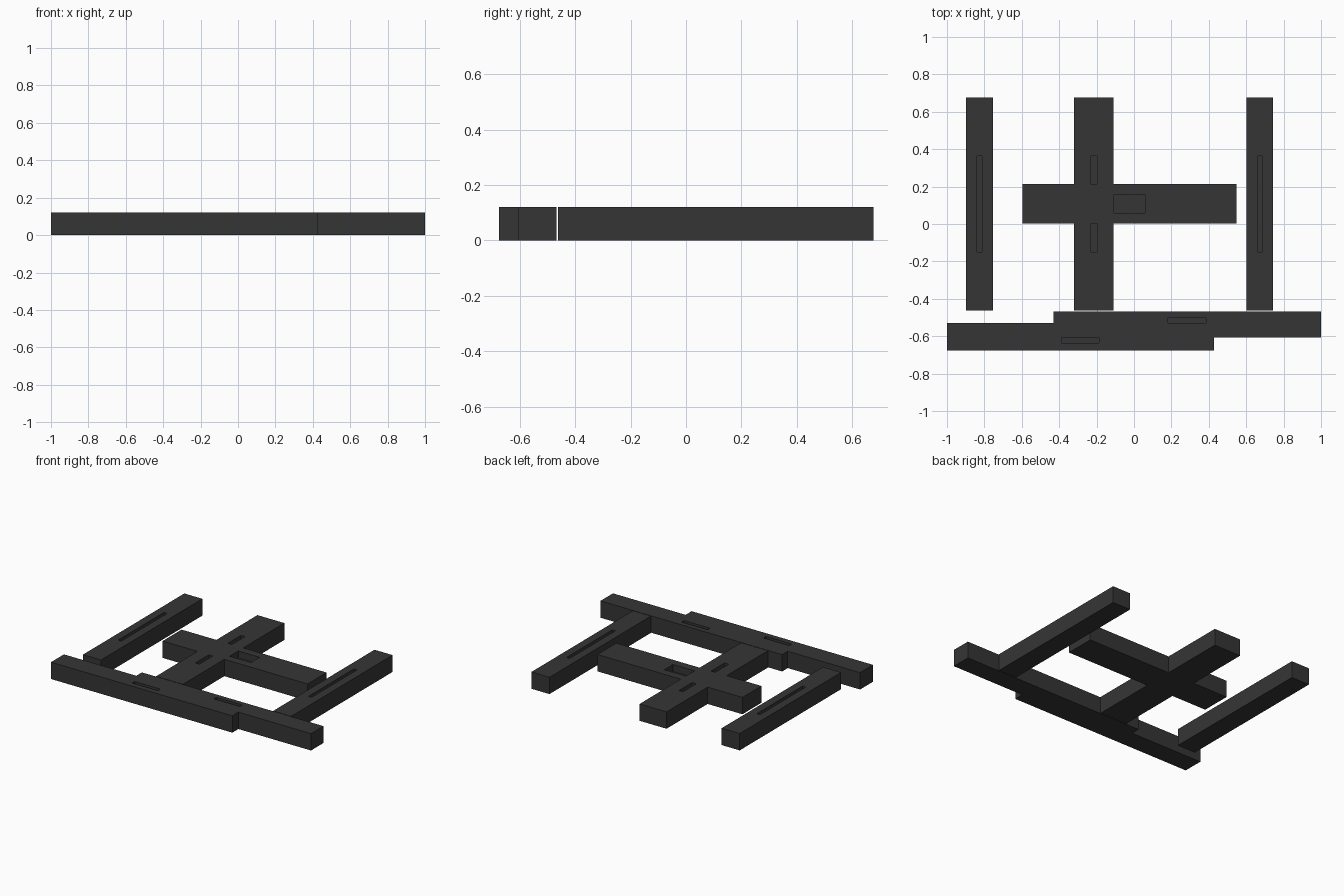
import bpy, bmesh

if "Cube" in bpy.data.objects:
    bpy.data.objects.remove(bpy.data.objects["Cube"])

H = 0.12       # bar height
DEPTH = 0.05   # pocket depth

mat = bpy.data.materials.new("charcoal")
mat.diffuse_color = (0.036, 0.036, 0.036, 1)
mat.use_nodes = True
mat.node_tree.nodes["Principled BSDF"].inputs["Base Color"].default_value = mat.diffuse_color


def slotted_bar(name, outer, slot):
    """Box bar with a rectangular pocket in its top; rects are x0, x1, y0, y1."""
    bm = bmesh.new()

    def ring(r, z):
        x0, x1, y0, y1 = r
        return [bm.verts.new((x, y, z)) for x, y in
                ((x0, y0), (x1, y0), (x1, y1), (x0, y1))]

    rings = [ring(outer, 0), ring(outer, H), ring(slot, H), ring(slot, H - DEPTH)]
    bm.faces.new(rings[0][::-1])
    for a, b in zip(rings, rings[1:]):
        for i in range(4):
            j = (i + 1) % 4
            bm.faces.new((a[i], a[j], b[j], b[i]))
    bm.faces.new(rings[3])
    bmesh.ops.recalc_face_normals(bm, faces=bm.faces)
    me = bpy.data.meshes.new(name)
    bm.to_mesh(me)
    bm.free()
    me.materials.append(mat)
    ob = bpy.data.objects.new(name, me)
    bpy.context.collection.objects.link(ob)


# Three bars running front to back
for name, cx, w, s in (("left_bar", -0.826, 0.142, 0.025),
                       ("middle_bar", -0.215, 0.212, 0.032),
                       ("right_bar", 0.672, 0.142, 0.025)):
    slotted_bar(name, (cx - w / 2, cx + w / 2, -0.463, 0.677),
                (cx - s / 2, cx + s / 2, -0.15, 0.364))

# Cross bar through the middle
slotted_bar("cross_bar", (-0.595, 0.547, 0.002, 0.215), (-0.108, 0.06, 0.06, 0.158))

# Two overlapping long bars along the front
slotted_bar("front_bar_left", (-1, 0.428, -0.675, -0.53), (-0.388, -0.186, -0.635, -0.57))
slotted_bar("front_bar_right", (-0.43, 1, -0.607, -0.467), (0.182, 0.386, -0.57, -0.503))
